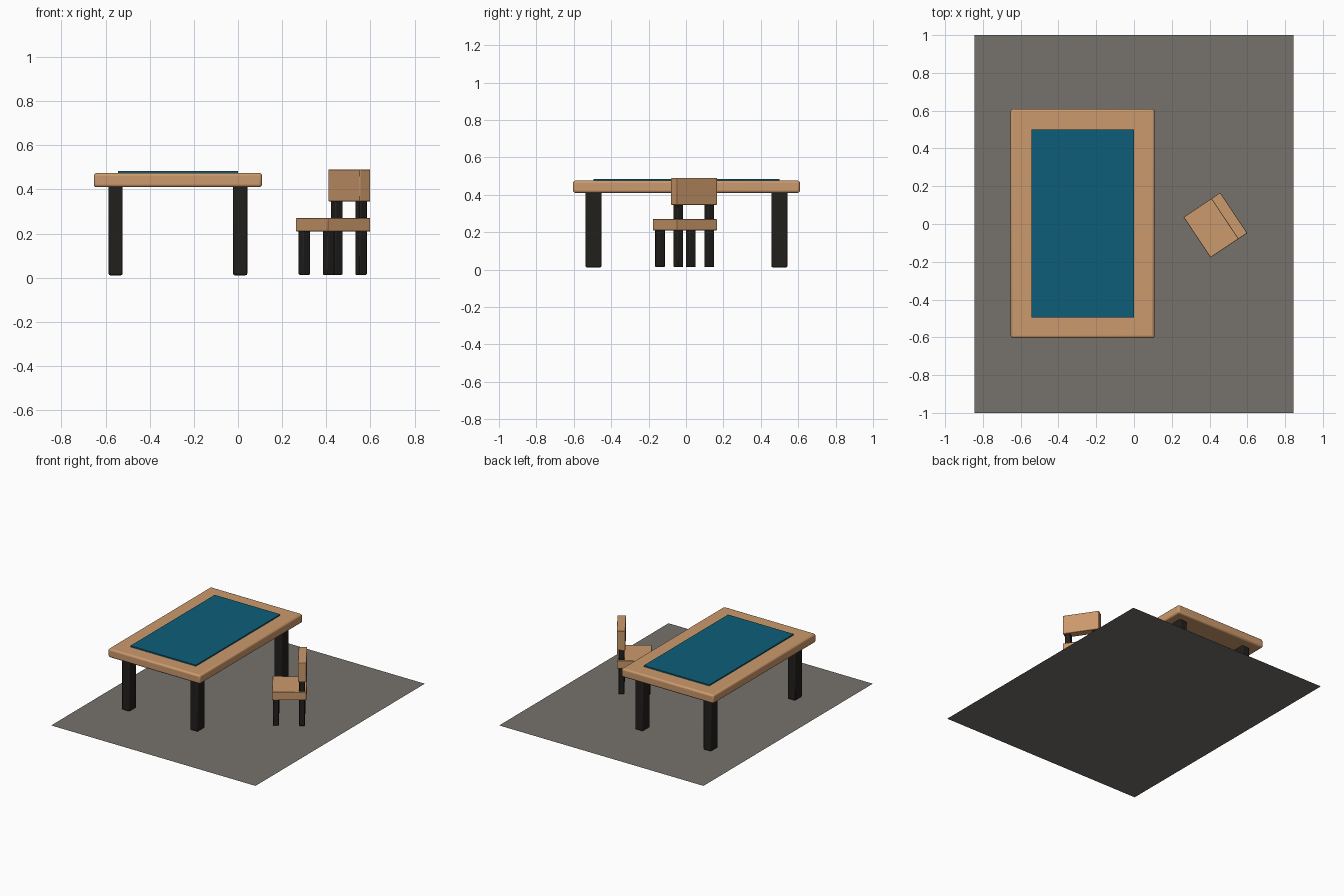
import bpy
from math import radians
from mathutils import Matrix

if "Cube" in bpy.data.objects:
    bpy.data.objects.remove(bpy.data.objects["Cube"])


def material(name, rgb):
    m = bpy.data.materials.new(name)
    m.diffuse_color = (*rgb, 1)
    m.use_nodes = True
    m.node_tree.nodes["Principled BSDF"].inputs["Base Color"].default_value = m.diffuse_color
    return m


wood = material("light_wood", (0.60, 0.32, 0.15))
black = material("dark_legs", (0.016, 0.014, 0.012))
teal = material("teal_mat", (0.004, 0.11, 0.19))
grey = material("floor_grey", (0.18, 0.165, 0.15))


def box(name, lo, hi, mat, bevel=0.0, segments=2, frame=Matrix()):
    """Box between two corners, given in a local frame, with bevelled edges."""
    bpy.ops.mesh.primitive_cube_add(size=1)
    ob = bpy.context.object
    ob.name = name
    centre = [(a + b) / 2 for a, b in zip(lo, hi)]
    size = [b - a for a, b in zip(lo, hi)]
    ob.data.transform(Matrix.Translation(centre) @ Matrix.Diagonal((*size, 1)))
    ob.matrix_world = frame
    ob.data.materials.append(mat)
    if bevel:
        mod = ob.modifiers.new("bevel", 'BEVEL')
        mod.width = bevel
        mod.segments = segments
        bpy.ops.object.shade_smooth_by_angle(angle=radians(35))
    return ob


# Floor
bpy.ops.mesh.primitive_plane_add(size=2)
floor = bpy.context.object
floor.name = "floor"
floor.data.transform(Matrix.Diagonal((0.845, 1, 1, 1)))
floor.data.materials.append(grey)

# Table: top, inset mat, four legs
table = Matrix.Translation((-0.272, 0.0025, 0))
box("table_top", (-0.381, -0.607, 0.41), (0.381, 0.607, 0.475), wood, 0.013, 3, table)
box("table_mat", (-0.271, -0.498, 0.465), (0.271, 0.498, 0.484), teal, frame=table)
for sx, side in ((-1, "left"), (1, "right")):
    for sy, end in ((-1, "front"), (1, "back")):
        x, y = sx * 0.282, sy * 0.497
        box(f"table_leg_{end}_{side}", (x - 0.032, y - 0.043, 0.011),
            (x + 0.032, y + 0.043, 0.42), black, 0.008, 2, table)

# Chair: turned, with its back along local +x
chair = Matrix.Translation((0.431, -0.006, 0)) @ Matrix.Rotation(radians(33.8), 4, 'Z')
box("chair_seat", (-0.117, -0.129, 0.21), (0.117, 0.129, 0.27), wood, 0.003, 2, chair)
box("chair_backrest", (0.059, -0.129, 0.346), (0.117, 0.129, 0.49), wood, 0.003, 2, chair)
for x, top, end in ((-0.091, 0.215, "front"), (0.086, 0.355, "back")):
    for sy, side in ((-1, "right"), (1, "left")):
        y = sy * 0.099
        box(f"chair_leg_{end}_{side}", (x - 0.020, y - 0.020, 0.013),
            (x + 0.020, y + 0.020, top), black, 0.005, 2, chair)
